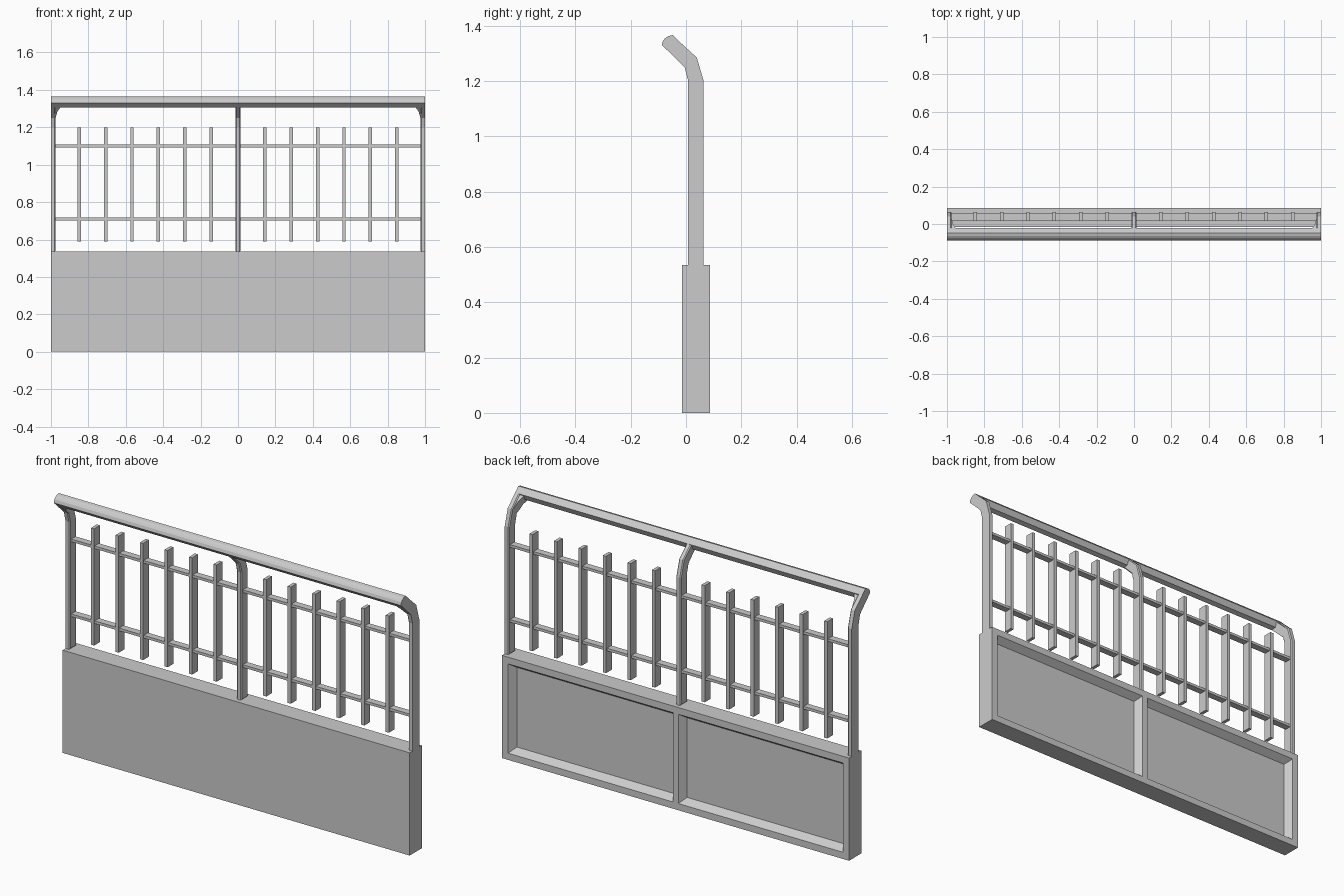
import bpy
import bmesh
from mathutils import Vector

cube = bpy.data.objects.get("Cube")
if cube:
    bpy.data.objects.remove(cube, do_unlink=True)

grey = bpy.data.materials.new("plain grey")
grey.use_nodes = True
colour = (0.6, 0.6, 0.6, 1)
grey.diffuse_color = colour
grey.node_tree.nodes["Principled BSDF"].inputs["Base Color"].default_value = colour


def finish(name, bm):
    bmesh.ops.recalc_face_normals(bm, faces=bm.faces)
    mesh = bpy.data.meshes.new(name)
    bm.to_mesh(mesh)
    bm.free()
    mesh.materials.append(grey)
    obj = bpy.data.objects.new(name, mesh)
    bpy.context.collection.objects.link(obj)
    return obj


def prism(name, points, offset, chamfered_x=()):
    """Extrude a closed polygon, chamfering the rims at the given x values."""
    bm = bmesh.new()
    face = bm.faces.new([bm.verts.new(p) for p in points])
    new = bmesh.ops.extrude_face_region(bm, geom=[face])["geom"]
    verts = [g for g in new if isinstance(g, bmesh.types.BMVert)]
    bmesh.ops.translate(bm, verts=verts, vec=Vector(offset))
    bmesh.ops.recalc_face_normals(bm, faces=bm.faces)
    rims = [e for e in bm.edges
            if any(all(abs(v.co.x - x) < 1e-4 for v in e.verts) for x in chamfered_x)]
    if rims:
        bmesh.ops.bevel(bm, geom=rims, offset=0.005, segments=1, affect='EDGES')
    return finish(name, bm)


def side_profile(name, profile, x0, x1, chamfered_x=()):
    points = [(x0, y, z) for y, z in profile]
    return prism(name, points, (x1 - x0, 0, 0), chamfered_x)


def box(name, x0, x1, y0, y1, z0, z1):
    return side_profile(name, [(y0, z0), (y1, z0), (y1, z1), (y0, z1)], x0, x1)


# Base wall: a slab with two recessed panels with sloping sides in the back
TOP, FRONT, BACK = 0.535, -0.015, 0.086
BORDER, MULLION = 0.035, 0.016
RECESS, SLOPE = 0.036, 0.025
bm = bmesh.new()
xs = [-1, -1 + BORDER, -MULLION, MULLION, 1 - BORDER, 1]
zs = [0, BORDER, TOP - BORDER, TOP]
grid = [[bm.verts.new((x, BACK, z)) for x in xs] for z in zs]
panels = []
for j in range(len(zs) - 1):
    for i in range(len(xs) - 1):
        f = bm.faces.new([grid[j][i], grid[j][i + 1], grid[j + 1][i + 1], grid[j + 1][i]])
        if j == 1 and i in (1, 3):
            panels.append(f)
rim = [e for e in bm.edges if e.is_boundary]
for f in panels:
    centre = f.calc_center_median()
    new = bmesh.ops.extrude_face_region(bm, geom=[f])["geom"]
    for v in (g for g in new if isinstance(g, bmesh.types.BMVert)):
        v.co.x += SLOPE if v.co.x < centre.x else -SLOPE
        v.co.z += SLOPE if v.co.z < centre.z else -SLOPE
        v.co.y -= RECESS
    bm.faces.remove(f)
new = bmesh.ops.extrude_edge_only(bm, edges=rim)["geom"]
verts = [g for g in new if isinstance(g, bmesh.types.BMVert)]
bmesh.ops.translate(bm, verts=verts, vec=(0, FRONT - BACK, 0))
bmesh.ops.holes_fill(bm, edges=[e for e in bm.edges if e.is_boundary], sides=0)
finish("base_wall", bm)

# Posts with a forward bent top
post = [(0.008, TOP), (0.064, TOP), (0.064, 1.2), (0.039, 1.285),
        (-0.03, 1.348), (-0.07, 1.314), (-0.005, 1.25), (0.008, 1.2)]
side_profile("left_post", post, 0.975, 1, [0.975])
side_profile("right_post", post, -1, -0.975, [-0.975])
side_profile("middle_post", post, -0.014, 0.014, [-0.014, 0.014])

# Sloping top rail with a rounded nose
rail = [(-0.088, 1.33), (-0.083, 1.346), (-0.075, 1.355), (-0.064, 1.362),
        (-0.048, 1.366), (-0.022, 1.341), (-0.036, 1.312), (-0.061, 1.305)]
side_profile("top_rail", rail, -1, 1)

# Corner braces in the plane of the bent arms
for name, s in (("left_brace", 1), ("right_brace", -1)):
    prism(name, [(s * 0.982, -0.005, 1.25), (s * 0.982, -0.061, 1.306),
                 (s * 0.95, -0.061, 1.306), (s * 0.966, -0.038, 1.283),
                 (s * 0.975, -0.005, 1.25)], (0, 0.035, 0.032))

# Crossbars
for name, z in (("lower_crossbar", 0.71), ("upper_crossbar", 1.1)):
    box(name, -0.98, 0.98, 0.02, 0.056, z - 0.007, z + 0.007)

# Balusters, six on each side of the middle post
for s, side in ((1, "left"), (-1, "right")):
    for i in range(1, 7):
        x = s * (0.002 + 0.1412 * i)
        box(f"{side}_baluster_{i}", x - 0.009, x + 0.009, 0.016, 0.063, 0.59, 1.198)
